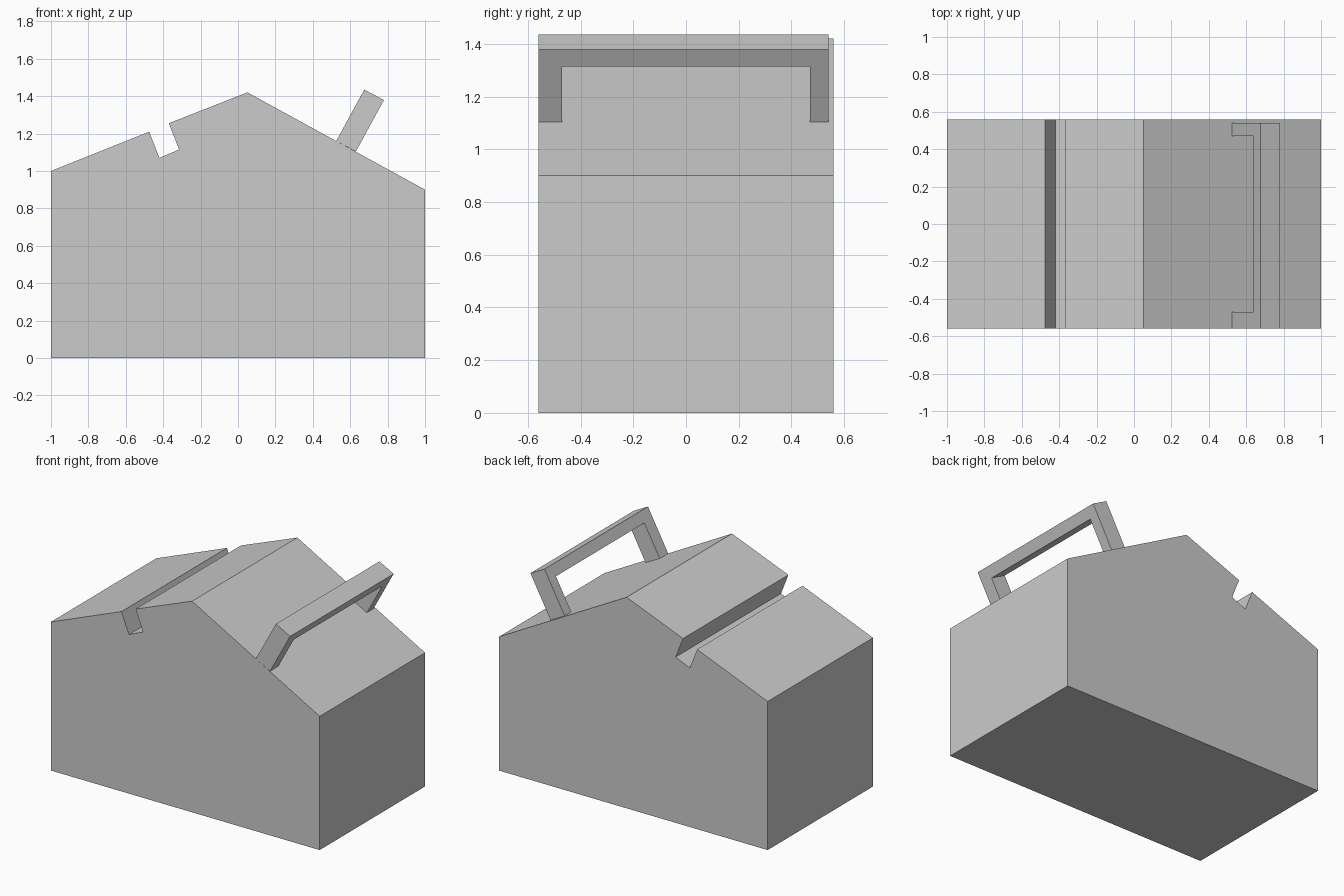
import bpy
import bmesh
from mathutils import Vector

cube = bpy.data.objects.get("Cube")
if cube:
    bpy.data.objects.remove(cube, do_unlink=True)

grey = bpy.data.materials.new("plain grey")
grey.use_nodes = True
colour = (0.6, 0.6, 0.6, 1)
grey.diffuse_color = colour
grey.node_tree.nodes["Principled BSDF"].inputs["Base Color"].default_value = colour


def prism(name, outline, sweep):
    """Sweep a flat outline along a vector into a closed solid."""
    bm = bmesh.new()
    face = bm.faces.new([bm.verts.new(p) for p in outline])
    swept = bmesh.ops.extrude_face_region(bm, geom=[face], use_keep_orig=True)
    verts = [v for v in swept["geom"] if isinstance(v, bmesh.types.BMVert)]
    bmesh.ops.translate(bm, verts=verts, vec=sweep)
    bmesh.ops.recalc_face_normals(bm, faces=bm.faces)
    mesh = bpy.data.meshes.new(name)
    bm.to_mesh(mesh)
    bm.free()
    mesh.materials.append(grey)
    obj = bpy.data.objects.new(name, mesh)
    bpy.context.collection.objects.link(obj)
    return obj


# Body: gabled profile with a slanted slot across the left-hand slope
half_depth = 0.56
profile = [(-1, 0), (1, 0), (1, 0.9), (0.05, 1.42), (-0.37, 1.255),
           (-0.315, 1.115), (-0.42, 1.07), (-0.475, 1.21), (-1, 1)]
prism("body", [(x, -half_depth, z) for x, z in profile], (0, 2 * half_depth, 0))

# Handle: U-shaped frame standing square on the other slope
base = Vector((0.525, 0, 1.16))
rise = Vector((0.15, 0, 0.275))
thickness = Vector((0.105, 0, -0.056))
frame = [(-half_depth, 0), (-half_depth, 1), (0.54, 1), (0.54, 0),
         (0.47, 0), (0.47, 0.76), (-0.47, 0.76), (-0.47, 0)]
prism("handle", [base + rise * t + Vector((0, y, 0)) for y, t in frame], thickness)
